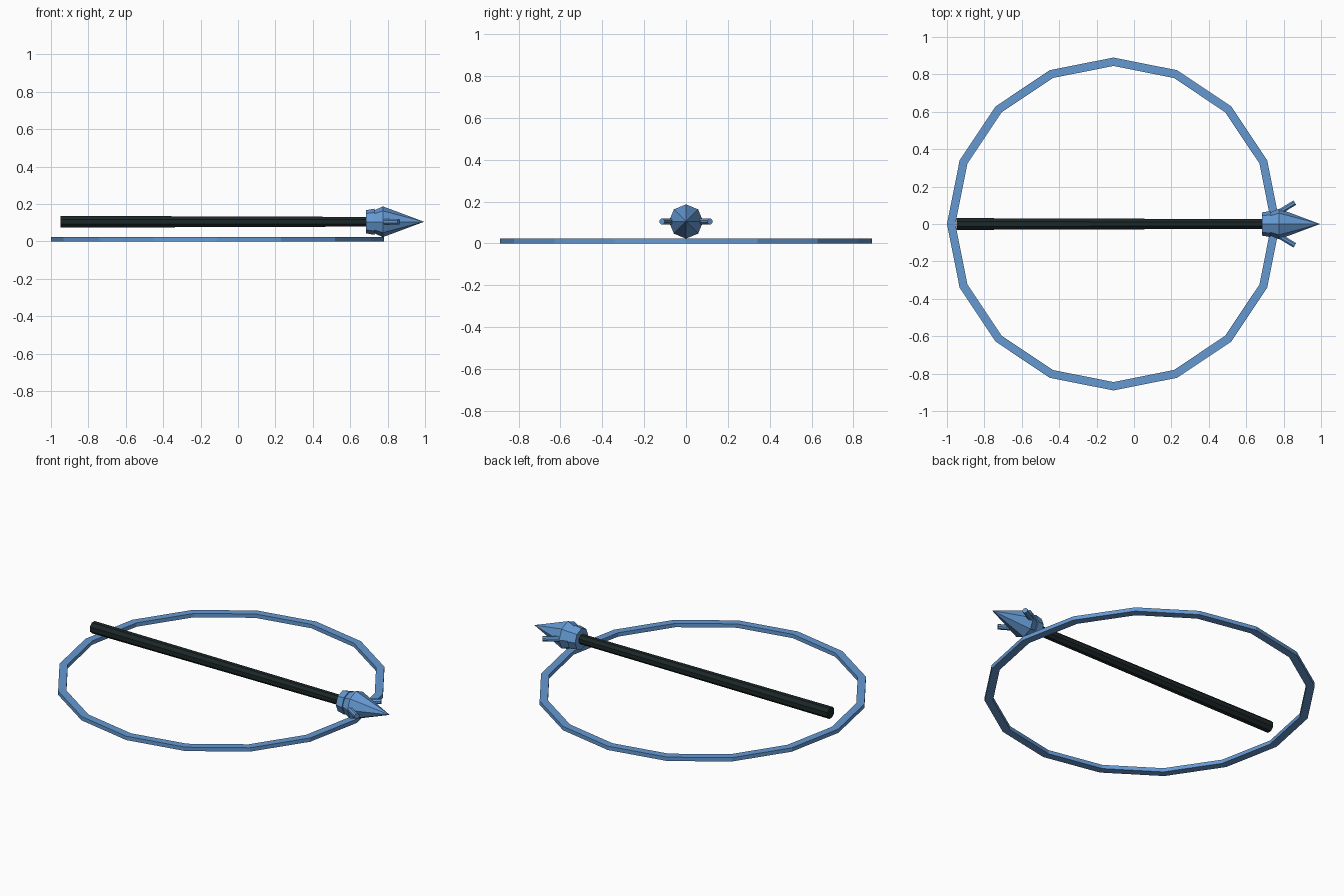
import bpy, bmesh
from math import cos, sin, pi, radians
from mathutils import Matrix

cube = bpy.data.objects.get("Cube")
if cube:
    bpy.data.objects.remove(cube)


def material(name, rgb):
    m = bpy.data.materials.new(name)
    m.use_nodes = True
    m.diffuse_color = (*rgb, 1)
    m.node_tree.nodes["Principled BSDF"].inputs["Base Color"].default_value = (*rgb, 1)
    return m


blue = material("steel blue", (0.13, 0.32, 0.65))
black = material("dark slate", (0.012, 0.02, 0.021))


def lathe(name, profile, sides, mat, matrix, turn=0.0, closed=False):
    """Spin (radius, along) points around local z, with flat facets."""
    bm = bmesh.new()
    rings = []
    for r, h in profile:
        if r == 0:
            rings.append([bm.verts.new((0, 0, h))] * sides)
        else:
            angles = [turn + 2 * pi * i / sides for i in range(sides)]
            rings.append([bm.verts.new((r * cos(a), r * sin(a), h)) for a in angles])
    pairs = list(zip(rings, rings[1:]))
    if closed:
        pairs.append((rings[-1], rings[0]))
    for a, b in pairs:
        for i in range(sides):
            j = (i + 1) % sides
            bm.faces.new(dict.fromkeys((a[i], a[j], b[j], b[i])))
    bmesh.ops.recalc_face_normals(bm, faces=bm.faces)
    mesh = bpy.data.meshes.new(name)
    bm.to_mesh(mesh)
    bm.free()
    mesh.materials.append(mat)
    obj = bpy.data.objects.new(name, mesh)
    obj.matrix_world = matrix
    bpy.context.collection.objects.link(obj)
    return obj


AXIS_Z = 0.105
along_x = Matrix.Translation((0, 0, AXIS_Z)) @ Matrix.Rotation(pi / 2, 4, 'Y')

# Flat hoop lying on the ground
lathe("hoop", [(0.89, 0), (0.89, 0.023), (0.845, 0.023), (0.845, 0)], 16, blue,
      Matrix.Translation((-0.11, 0, 0)), closed=True)

# Slightly tapered shaft
lathe("shaft", [(0, -0.95), (0.034, -0.95), (0.028, 0.72), (0, 0.72)], 8, black,
      along_x, turn=pi / 8)

# Collar and pointed head
lathe("collar", [(0, 0.685), (0.062, 0.685), (0.07, 0.73), (0, 0.73)], 8, blue, along_x)
lathe("head", [(0, 0.72), (0.058, 0.72), (0.082, 0.775), (0, 0.995)], 8, blue, along_x)

# Pair of barbs angled forward and outward
for side, label in ((1, "left"), (-1, "right")):
    place = (Matrix.Translation((0.74, side * 0.042, AXIS_Z))
             @ Matrix.Rotation(side * radians(31), 4, 'Z')
             @ Matrix.Rotation(pi / 2, 4, 'Y'))
    lathe(label + "_barb", [(0, 0), (0.015, 0), (0.015, 0.14), (0, 0.14)], 8, blue,
          place, turn=pi / 8)
